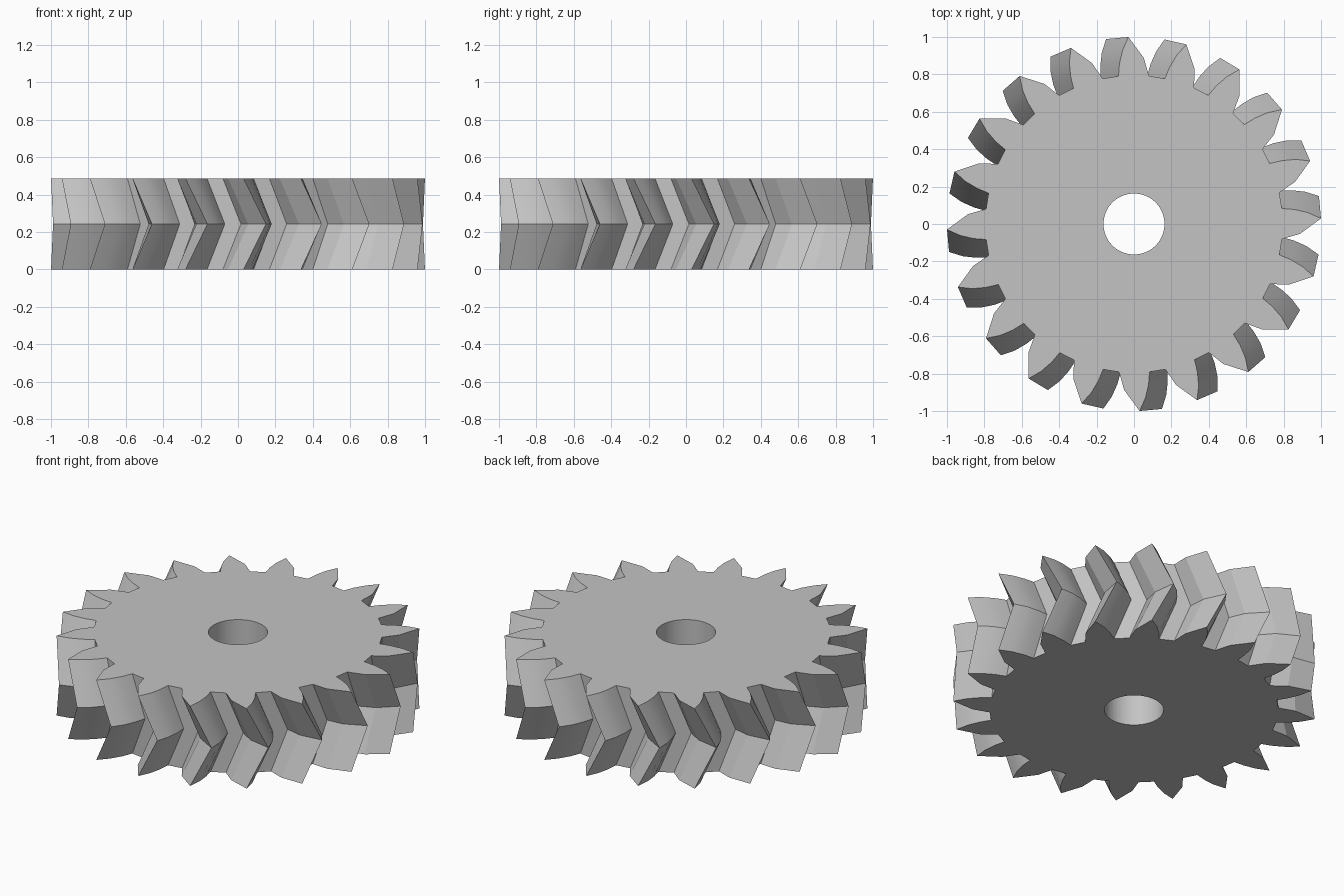
import bpy, bmesh, math

cube = bpy.data.objects.get("Cube")
if cube:
    bpy.data.objects.remove(cube, do_unlink=True)

TEETH = 20
HEIGHT = 0.485
TWIST = math.radians(6.9)
BORE = 0.163

# One tooth as (radius, degrees): straight clipped side, tip, curved flank
TOOTH = [(0.795, -5.8), (0.889, -3.4), (1.0, 1.7),
         (0.93, 3.8), (0.86, 5.2), (0.795, 6.0)]

outline = [(r, math.radians(a + k * 360 / TEETH))
           for k in range(TEETH) for r, a in TOOTH]

steel = bpy.data.materials.new("steel grey")
steel.use_nodes = True
grey = (0.55, 0.55, 0.55, 1.0)
steel.diffuse_color = grey
steel.node_tree.nodes["Principled BSDF"].inputs["Base Color"].default_value = grey

bm = bmesh.new()


def ring(points, z, turn=0.0):
    return [bm.verts.new((r * math.cos(a + turn), r * math.sin(a + turn), z))
            for r, a in points]


def join(lower, upper):
    n = len(lower)
    for i in range(n):
        j = (i + 1) % n
        bm.faces.new((lower[i], lower[j], upper[j], upper[i]))


# Herringbone rim: twists forward to the middle, then back again
bottom = ring(outline, 0)
middle = ring(outline, HEIGHT / 2, TWIST)
top = ring(outline, HEIGHT)
join(bottom, middle)
join(middle, top)

# Flat caps and the round bore
hole = [(BORE, a) for r, a in outline]
hole_bottom = ring(hole, 0)
hole_top = ring(hole, HEIGHT)
join(top, hole_top)
join(hole_top, hole_bottom)
join(hole_bottom, bottom)

bmesh.ops.recalc_face_normals(bm, faces=bm.faces)
mesh = bpy.data.meshes.new("herringbone_gear")
bm.to_mesh(mesh)
bm.free()
mesh.materials.append(steel)

gear = bpy.data.objects.new("herringbone_gear", mesh)
bpy.context.collection.objects.link(gear)
bpy.ops.object.select_all(action='DESELECT')
gear.select_set(True)
bpy.context.view_layer.objects.active = gear
bpy.ops.object.shade_smooth_by_angle(angle=math.radians(17))
